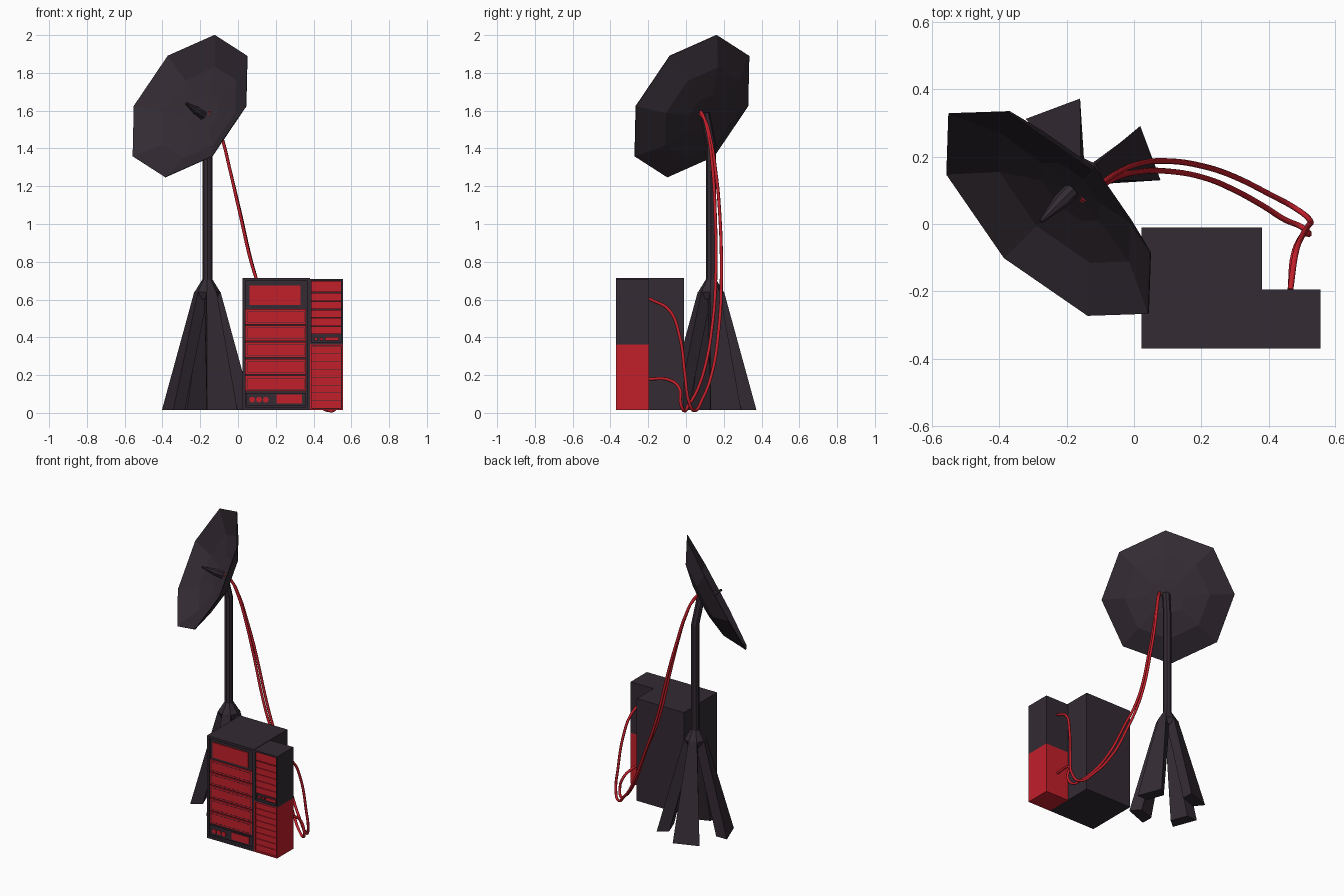
import bpy, bmesh, math
from mathutils import Vector, Matrix

if "Cube" in bpy.data.objects:
    bpy.data.objects.remove(bpy.data.objects["Cube"])


def material(name, rgb):
    m = bpy.data.materials.new(name)
    m.diffuse_color = (*rgb, 1)
    m.use_nodes = True
    m.node_tree.nodes["Principled BSDF"].inputs["Base Color"].default_value = m.diffuse_color
    return m


DARK = material("dark_plum_metal", (0.033, 0.024, 0.033))
RED = material("red_paint", (0.54, 0.014, 0.024))


def finish(name, bm, mat):
    bmesh.ops.recalc_face_normals(bm, faces=bm.faces)
    me = bpy.data.meshes.new(name)
    bm.to_mesh(me)
    bm.free()
    me.materials.append(mat)
    ob = bpy.data.objects.new(name, me)
    bpy.context.collection.objects.link(ob)
    return ob


def box(name, x, y, z, mat):
    bm = bmesh.new()
    bmesh.ops.create_cube(bm, size=1)
    for v in bm.verts:
        v.co = Vector([(r[0] + r[1]) / 2 + c * (r[1] - r[0]) for c, r in zip(v.co, (x, y, z))])
    return finish(name, bm, mat)


def lathe(name, profile, sides, mat, matrix, phase=0.0):
    """Rings of (radius, height) around local z; radius 0 makes a point."""
    bm = bmesh.new()
    rings = []
    for r, h in profile:
        n = 1 if r == 0 else sides
        rings.append([bm.verts.new(matrix @ Vector((r * math.cos(phase + math.tau * i / sides),
                      r * math.sin(phase + math.tau * i / sides), h))) for i in range(n)])
    for a, b in zip(rings, rings[1:]):
        for i in range(sides):
            j = (i + 1) % sides
            quad = [a[i % len(a)], a[j % len(a)], b[j % len(b)], b[i % len(b)]]
            bm.faces.new(list(dict.fromkeys(quad)))
    return finish(name, bm, mat)


def tube(name, points, radius, mat, smooth):
    cu = bpy.data.curves.new(name, 'CURVE')
    cu.dimensions = '3D'
    cu.bevel_depth, cu.bevel_resolution, cu.use_fill_caps = radius, 2, True
    cu.resolution_u = 6
    sp = cu.splines.new('BEZIER' if smooth else 'POLY')
    pts = sp.bezier_points if smooth else sp.points
    pts.add(len(points) - 1)
    for p, co in zip(pts, points):
        if smooth:
            p.co = co
            p.handle_left_type = p.handle_right_type = 'AUTO'
        else:
            p.co = (*co, 1)
    sp.use_smooth = smooth
    cu.materials.append(mat)
    ob = bpy.data.objects.new(name, cu)
    bpy.context.collection.objects.link(ob)
    bpy.ops.object.select_all(action='DESELECT')
    ob.select_set(True)
    bpy.context.view_layer.objects.active = ob
    bpy.ops.object.convert(target='MESH')


# dish: eight-sided bowl, turned to the front left and tilted up
C = Vector((-0.255, 0.03, 1.625))
tilt = math.radians(26.3)
k = math.sqrt(0.5)
normal = Vector((-k * math.cos(tilt), -k * math.cos(tilt), math.sin(tilt)))
up = Vector((k * math.sin(tilt), k * math.sin(tilt), math.cos(tilt)))
side = up.cross(normal)
M = Matrix((side, up, normal)).transposed().to_4x4()
M.translation = C
lathe("dish", [(0, -0.108), (0.12, -0.104), (0.27, -0.078), (0.42, 0),
               (0.42, -0.004), (0.27, -0.086), (0.12, -0.112), (0, -0.116)], 8, DARK, M)
lathe("feed_cone", [(0, -0.11), (0.024, -0.11), (0.024, -0.06), (0.006, 0.035), (0, 0.035)], 8, DARK, M)

# mast with bent top
PX, PY = -0.162, 0.132
tube("mast", [(PX, PY, 0.6), (PX, PY, 1.42), (-0.18, 0.1, 1.585)], 0.026, DARK, False)

# collar where the legs meet
lathe("collar", [(0, 0.6), (0.05, 0.6), (0.068, 0.64), (0.028, 0.705), (0, 0.705)], 8, DARK,
      Matrix.Translation((PX, PY, 0)), math.radians(20 + 22.5))

# four flared legs
for i in range(4):
    bm = bmesh.new()
    bmesh.ops.create_cube(bm, size=2)
    R = Matrix.Translation((PX, PY, 0)) @ Matrix.Rotation(math.radians(20.5 + 90 * i), 4, 'Z')
    for v in bm.verts:
        top, outer, s = v.co.z > 0, v.co.x > 0, v.co.y
        if top:
            p = (0.064, s * 0.028, 0.64) if outer else (0.0, s * 0.018, 0.64)
        else:
            p = (0.225, s * 0.086, 0.015) if outer else (0.15, s * 0.06, 0.015)
        v.co = R @ Vector(p)
    finish(f"leg_{i + 1}", bm, DARK)

# cabinets: bodies start behind a shallow recess
F, B = -0.37, -0.352
X0 = 0.023
box("main_cabinet", (X0, 0.38), (B, -0.01), (0.015, 0.713), DARK)
box("side_cabinet_upper", (0.38, 0.555), (B, -0.195), (0.362, 0.71), DARK)
box("side_cabinet_lower", (0.38, 0.555), (B, -0.195), (0.015, 0.362), RED)


def frame(name, x0, x1, z0, z1, w, mat):
    for part, xr, zr in (("left", (x0, x0 + w), (z0, z1)), ("right", (x1 - w, x1), (z0, z1)),
                         ("top", (x0 + w, x1 - w), (z1 - w, z1)), ("bottom", (x0 + w, x1 - w), (z0, z0 + w))):
        box(f"{name}_{part}", xr, (F, B), zr, mat)


frame("main_frame", X0, 0.38, 0.015, 0.713, 0.016, DARK)
frame("upper_frame", 0.38, 0.555, 0.362, 0.71, 0.01, DARK)
frame("lower_frame", 0.38, 0.555, 0.015, 0.362, 0.008, RED)


def panel(name, x0, x1, z0, z1, mat, depth=0.008):
    box(name, (x0, x1), (B - depth, B), (z0, z1), mat)


# main cabinet: screen, five drawers, control strip
panel("screen_surround", 0.042, 0.36, 0.565, 0.69, DARK, 0.006)
panel("screen", 0.062, 0.33, 0.572, 0.675, RED, 0.012)
for i in range(5):
    z = 0.115 + 0.0885 * i
    panel(f"drawer_{i + 1}", 0.04, 0.361, z, z + 0.082, RED, 0.008)
    for j, (a, b) in enumerate(((0.049, 0.052), (0.349, 0.352))):
        panel(f"drawer_{i + 1}_edge_{j + 1}", a, b, z + 0.01, z + 0.07, DARK, 0.009)
    for j, h in enumerate((0.01, 0.068)):
        panel(f"drawer_{i + 1}_line_{j + 1}", 0.049, 0.352, z + h, z + h + 0.0025, DARK, 0.009)
panel("control_strip", 0.042, 0.36, 0.038, 0.105, DARK, 0.008)
panel("control_display", 0.205, 0.338, 0.05, 0.098, RED, 0.012)
for i in range(3):
    lathe(f"knob_{i + 1}", [(0, 0), (0.016, 0), (0.016, 0.014), (0, 0.014)], 8, RED,
          Matrix.Translation((0.075 + 0.036 * i, B, 0.07)) @ Matrix.Rotation(math.pi / 2, 4, 'X'))

# upper side cabinet: tall panel, five narrow ones, small control strip
panel("upper_panel_tall", 0.39, 0.545, 0.64, 0.699, RED)
for i in range(5):
    z = 0.417 + 0.044 * i
    panel(f"upper_panel_{i + 1}", 0.39, 0.545, z, z + 0.041, RED)
panel("small_display", 0.46, 0.535, 0.382, 0.402, RED)
for i in range(2):
    panel(f"small_button_{i + 1}", 0.405 + 0.028 * i, 0.421 + 0.028 * i, 0.384, 0.4, RED)

# lower side cabinet: stacked panels with dark gaps between
for i in range(8):
    z = 0.025 + 0.0412 * i
    panel(f"lower_panel_{i + 1}", 0.39, 0.545, z, z + 0.0385, RED)
panel("lower_gap", 0.388, 0.547, 0.023, 0.354, DARK, 0.002)

# two cables from the side cabinet to the back of the dish
tube("cable_outer", [(0.465, -0.196, 0.605), (0.48, -0.09, 0.545), (0.50, -0.035, 0.41),
                     (0.518, -0.005, 0.2), (0.52, 0.015, 0.06), (0.49, 0.04, 0.013),
                     (0.40, 0.09, 0.08), (0.30, 0.14, 0.22), (0.20, 0.173, 0.44),
                     (0.10, 0.187, 0.70), (0.0, 0.175, 1.11), (-0.041, 0.157, 1.28),
                     (-0.083, 0.13, 1.45), (-0.125, 0.095, 1.56), (-0.155, 0.07, 1.585)], 0.0085, RED, True)
tube("cable_inner", [(0.465, -0.196, 0.18), (0.475, -0.09, 0.175), (0.50, -0.035, 0.13),
                     (0.52, -0.028, 0.05), (0.50, -0.01, 0.011), (0.45, 0.012, 0.04),
                     (0.39, 0.05, 0.1), (0.30, 0.1, 0.24), (0.20, 0.14, 0.47),
                     (0.10, 0.157, 0.70), (0.0, 0.153, 1.10), (-0.041, 0.142, 1.28),
                     (-0.083, 0.122, 1.45), (-0.125, 0.092, 1.57), (-0.15, 0.075, 1.6)], 0.0085, RED, True)
